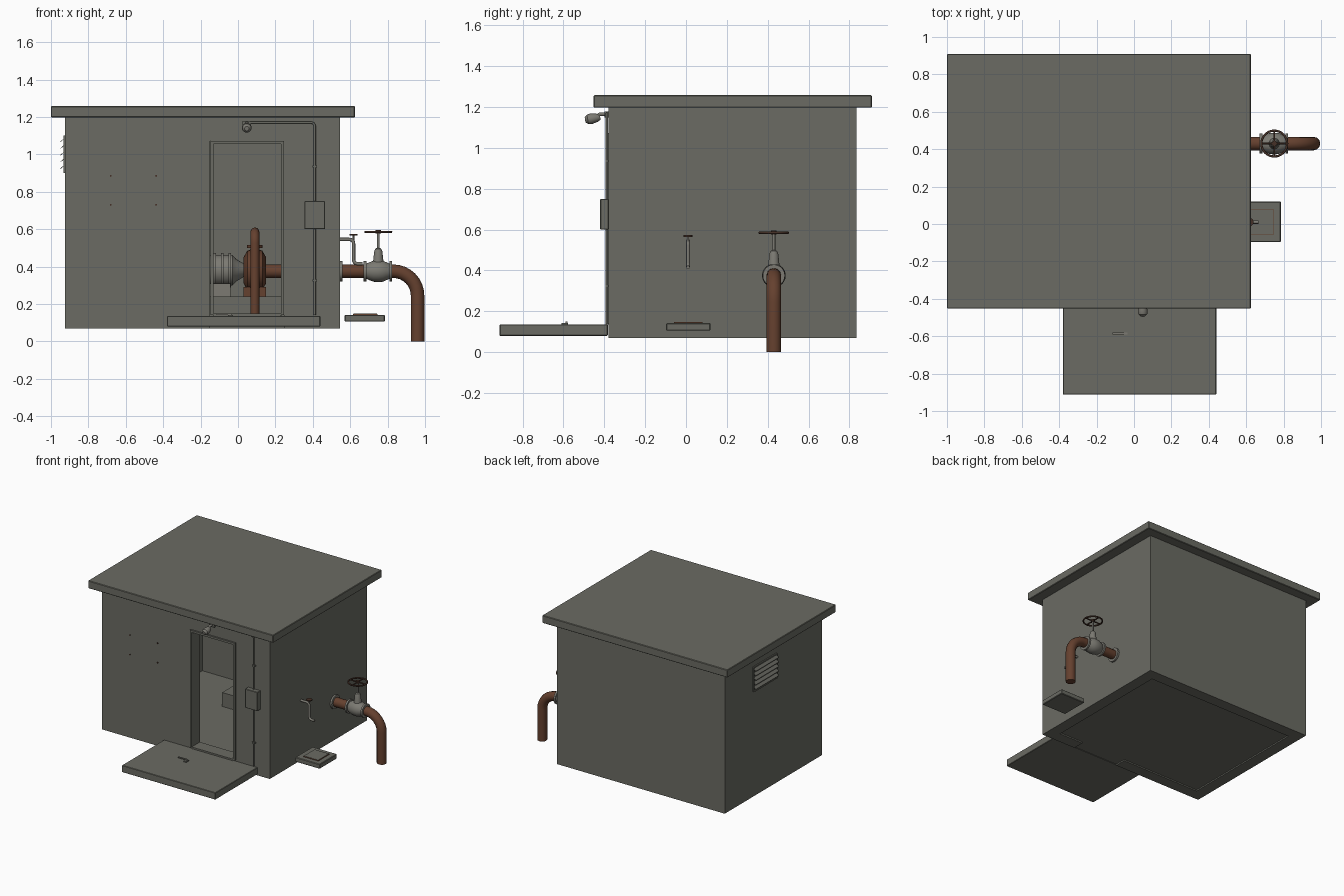
import bpy, bmesh, math
from mathutils import Vector

cube = bpy.data.objects.get("Cube")
if cube:
    bpy.data.objects.remove(cube, do_unlink=True)


def material(name, r, g, b):
    m = bpy.data.materials.new(name)
    m.use_nodes = True
    m.diffuse_color = (r, g, b, 1)
    m.node_tree.nodes["Principled BSDF"].inputs["Base Color"].default_value = (r, g, b, 1)
    return m


CONCRETE = material("concrete grey", 0.145, 0.147, 0.125)
RUST = material("rust brown", 0.13, 0.052, 0.028)
METAL = material("pale metal", 0.2, 0.195, 0.17)
DARK_RUST = material("dark rust", 0.06, 0.03, 0.02)


def add(name, bm, mat, smooth=False):
    bmesh.ops.recalc_face_normals(bm, faces=bm.faces)
    mesh = bpy.data.meshes.new(name)
    bm.to_mesh(mesh)
    bm.free()
    mesh.materials.append(mat)
    ob = bpy.data.objects.new(name, mesh)
    bpy.context.collection.objects.link(ob)
    if smooth:
        shade(ob)
    return ob


def shade(ob):
    bpy.ops.object.select_all(action="DESELECT")
    ob.select_set(True)
    bpy.context.view_layer.objects.active = ob
    bpy.ops.object.shade_smooth_by_angle(angle=math.radians(35))


def box(name, x, y, z, mat=CONCRETE, bevel=0):
    """Box from (min, max) pairs."""
    bm = bmesh.new()
    bmesh.ops.create_cube(bm, size=1)
    for v in bm.verts:
        v.co = [r[0] if c < 0 else r[1] for c, r in zip(v.co, (x, y, z))]
    if bevel:
        bmesh.ops.bevel(bm, geom=bm.edges[:], offset=bevel, segments=1, affect="EDGES")
    return add(name, bm, mat)


def lathe(name, origin, axis, profile, mat, sides=24):
    """Turn (distance along axis, radius) pairs around an axis."""
    bm = bmesh.new()
    rot = Vector((0, 0, 1)).rotation_difference(Vector(axis))
    rings = []
    for d, r in profile:
        ring = []
        for i in range(sides):
            a = math.tau * i / sides
            ring.append(bm.verts.new(Vector(origin) + rot @ Vector((r * math.cos(a), r * math.sin(a), d))))
        rings.append(ring)
    for a, b in zip(rings, rings[1:]):
        for i in range(sides):
            j = (i + 1) % sides
            bm.faces.new((a[i], a[j], b[j], b[i]))
    bm.faces.new(rings[0])
    bm.faces.new(rings[-1])
    return add(name, bm, mat, True)


def disc(name, origin, axis, length, radius, mat):
    return lathe(name, origin, axis, [(0, radius), (length, radius)], mat)


def pipe(name, points, radius, mat, bend=0.03, closed=False):
    """Round tube through points, with right-angled corners rounded."""
    pts = [Vector(p) for p in points]
    path = pts if closed else [pts[0]]
    if not closed:
        for p, c, n in zip(pts, pts[1:], pts[2:]):
            d1, d2 = (p - c).normalized(), (n - c).normalized()
            for k in range(9):
                t = k / 8 * math.pi / 2
                path.append(c + bend * ((d1 + d2) - d2 * math.cos(t) - d1 * math.sin(t)))
        path.append(pts[-1])
    cu = bpy.data.curves.new(name, "CURVE")
    cu.dimensions = "3D"
    cu.bevel_depth, cu.bevel_resolution, cu.use_fill_caps = radius, 4, True
    sp = cu.splines.new("POLY")
    sp.points.add(len(path) - 1)
    for q, p in zip(sp.points, path):
        q.co = (*p, 1)
    sp.use_cyclic_u = closed
    cu.materials.append(mat)
    ob = bpy.data.objects.new(name, cu)
    bpy.context.collection.objects.link(ob)
    bpy.ops.object.select_all(action="DESELECT")
    ob.select_set(True)
    bpy.context.view_layer.objects.active = ob
    bpy.ops.object.convert(target="MESH")
    shade(bpy.context.object)


# Building shell
WALL_Z = (0.07, 1.2)
FRONT = (-0.38, -0.29)
box("roof", (-1, 0.625), (-0.452, 0.91), (1.197, 1.258), bevel=0.004)
box("left_wall", (-0.925, -0.835), (-0.29, 0.835), WALL_Z)
box("right_wall", (0.455, 0.545), (-0.29, 0.835), WALL_Z)
box("back_wall", (-0.835, 0.455), (0.745, 0.835), WALL_Z)
box("front_wall_left", (-0.925, -0.15), FRONT, WALL_Z)
box("front_wall_right", (0.245, 0.545), FRONT, WALL_Z)
box("lintel", (-0.15, 0.245), FRONT, (1.07, 1.2))
box("threshold", (-0.15, 0.245), FRONT, (0.08, 0.135))
box("floor", (-0.835, 0.455), (-0.29, 0.745), (0.08, 0.13))

# Door frame
for name, x, z in (("left_jamb", (0.231, 0.247), (0.14, 1.072)),
                   ("right_jamb", (-0.147, -0.131), (0.14, 1.072)),
                   ("frame_head", (-0.131, 0.231), (1.056, 1.072)),
                   ("frame_sill", (-0.131, 0.231), (0.135, 0.148))):
    box(name, x, (-0.393, -0.29), z)

# Fallen door with its handle
box("fallen_door", (-0.38, 0.44), (-0.912, -0.383), (0.08, 0.135), bevel=0.003)
box("handle_plate", (-0.053, -0.027), (-0.61, -0.578), (0.135, 0.142))
box("handle_bar", (-0.115, -0.035), (-0.59, -0.58), (0.142, 0.15), METAL)

# Bolts on the front wall
for x in (-0.68, -0.438):
    for z in (0.73, 0.885):
        disc("wall_bolt", (x, -0.375, z), (0, -1, 0), 0.012, 0.005, DARK_RUST)

# Conduit, junction box and lamp
pipe("conduit", [(0.05, -0.387, 1.17), (0.41, -0.387, 1.17), (0.41, -0.387, 0.14)], 0.006, CONCRETE, 0.02)
for z in (0.32, 0.93):
    box("conduit_clip", (0.398, 0.422), (-0.394, -0.38), (z, z + 0.01))
box("junction_box", (0.355, 0.465), (-0.42, -0.38), (0.6, 0.75), bevel=0.003)
box("lamp_mount", (0.025, 0.07), (-0.4, -0.38), (1.15, 1.178))
pipe("lamp_arm", [(0.047, -0.39, 1.165), (0.047, -0.43, 1.165), (0.047, -0.43, 1.145)], 0.009, METAL, 0.012)
lathe("lamp_head", (0.047, -0.42, 1.15), (0, -0.98, -0.17),
      [(0, 0.012), (0.015, 0.02), (0.045, 0.026), (0.062, 0.024), (0.075, 0.012)], METAL)

# Louvred vent on the left side wall
VY, VZ = (0.19, 0.48), (0.905, 1.095)
for y in VY:
    box("vent_side", (-0.934, -0.92), (y - 0.006, y + 0.006), VZ)
for z in VZ:
    box("vent_rail", (-0.934, -0.92), VY, (z - 0.005, z + 0.005))
for i in range(5):
    slat = box("vent_slat", (-0.948, -0.924), VY, (0.922 + i * 0.036, 0.926 + i * 0.036))
    for v in slat.data.vertices:
        if v.co.x > -0.93:
            v.co.z += 0.022

# Main outlet pipe with flanges
PY, PZ = 0.43, 0.375
pipe("outlet_pipe", [(0.13, PY, PZ), (0.96, PY, PZ), (0.96, PY, 0)], 0.036, RUST, 0.13)
for x in (0.545, 0.672, 0.81):
    disc("pipe_flange", (x, PY, PZ), (1, 0, 0), 0.014, 0.054, METAL)

# Gate valve with hand wheel
lathe("valve_body", (0.685, PY, PZ), (1, 0, 0),
      [(0, 0.04), (0.015, 0.047), (0.04, 0.056), (0.065, 0.058), (0.09, 0.056), (0.11, 0.047), (0.127, 0.04)], METAL)
lathe("valve_bonnet", (0.75, PY, 0.41), (0, 0, 1),
      [(0, 0.032), (0.03, 0.026), (0.07, 0.022), (0.085, 0.016), (0.09, 0.007), (0.18, 0.007)], METAL)
wheel = [(0.75 + 0.069 * math.cos(math.tau * i / 32), PY + 0.069 * math.sin(math.tau * i / 32), 0.585) for i in range(32)]
pipe("hand_wheel", wheel, 0.006, DARK_RUST, closed=True)
disc("wheel_hub", (0.75, PY, 0.577), (0, 0, 1), 0.018, 0.014, DARK_RUST)
for p in wheel[::8]:
    pipe("wheel_spoke", [(0.75, PY, 0.585), p], 0.005, DARK_RUST)

# Side tap and its drain
pipe("tap_pipe", [(0.54, 0.01, 0.545), (0.618, 0.01, 0.545), (0.618, 0.01, 0.415), (0.665, 0.01, 0.415)], 0.009, METAL, 0.022)
disc("tap_stem", (0.618, 0.01, 0.535), (0, 0, 1), 0.035, 0.005, METAL)
disc("tap_handle", (0.618, 0.01, 0.565), (0, 0, 1), 0.008, 0.022, DARK_RUST)
box("drain_block", (0.57, 0.785), (-0.097, 0.12), (0.105, 0.142), bevel=0.004)
box("drain_rim", (0.615, 0.745), (-0.058, 0.08), (0.142, 0.147), RUST)
box("drain_lid", (0.617, 0.743), (-0.056, 0.078), (0.147, 0.149))

# Pump set on its plinth inside
box("plinth", (-0.37, 0.235), (0.33, 0.53), (0.13, 0.24))
lathe("motor", (-0.29, PY, 0.38), (1, 0, 0),
      [(0, 0.06), (0.02, 0.082), (0.26, 0.082), (0.28, 0.06), (0.33, 0.03)], METAL)
for i in range(6):
    disc("motor_fin", (-0.25 + i * 0.04, PY, 0.38), (1, 0, 0), 0.012, 0.093, METAL)
box("motor_foot", (-0.25, -0.04), (0.36, 0.5), (0.24, 0.31), METAL)
lathe("pump_casing", (0.03, PY, 0.38), (1, 0, 0),
      [(0, 0.07), (0.02, 0.105), (0.06, 0.118), (0.1, 0.105), (0.12, 0.07)], RUST)
box("pump_foot", (0.03, 0.15), (0.37, 0.49), (0.24, 0.29), RUST)
pipe("suction_pipe", [(0.09, 0.28, 0.13), (0.09, 0.28, 0.585), (0.09, PY, 0.585), (0.09, PY, 0.45)], 0.024, RUST, 0.06)
disc("pump_flange", (0.09, PY, 0.5), (0, 0, 1), 0.014, 0.042, RUST)
